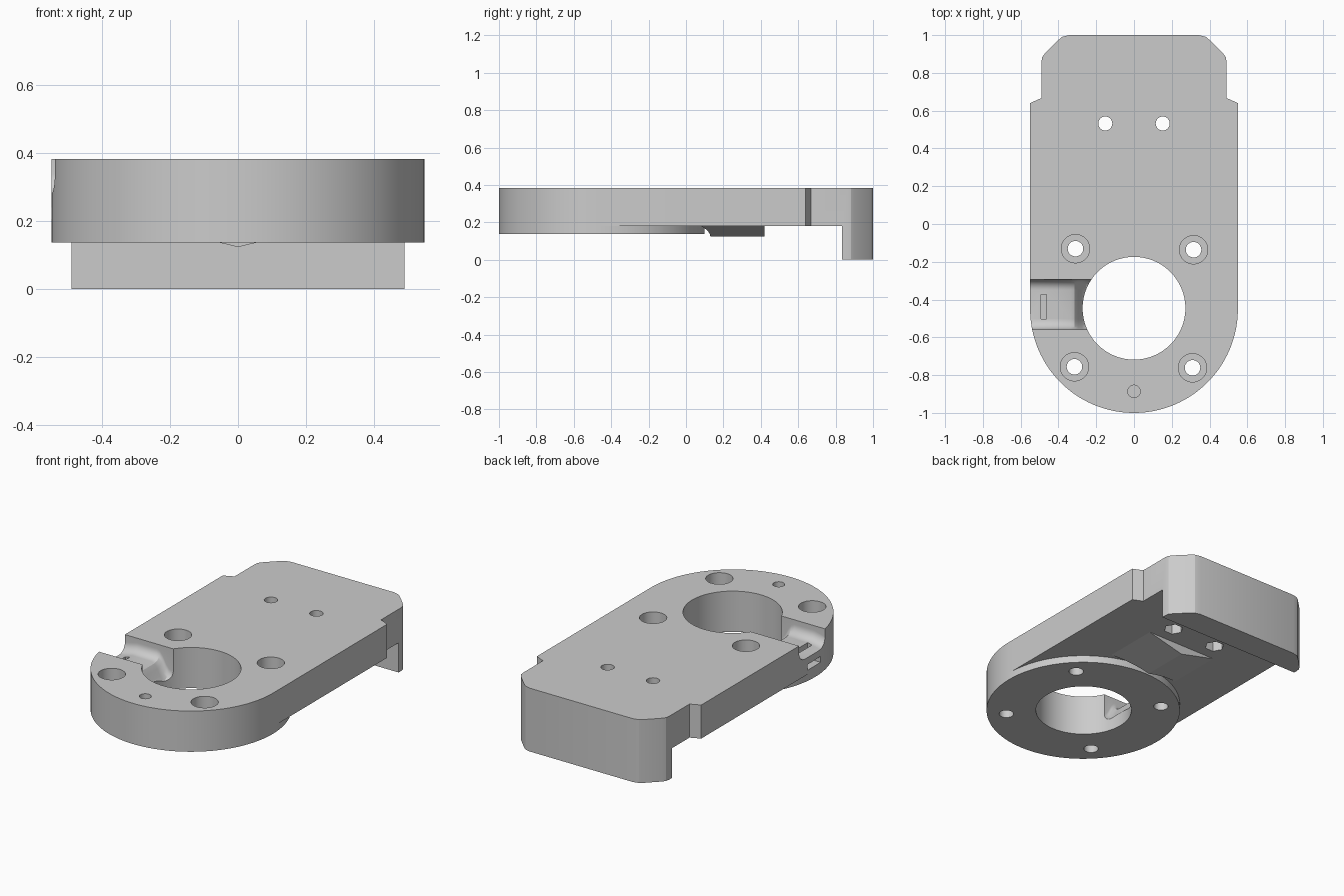
import bpy, bmesh
from math import cos, sin, pi, radians
from mathutils import Vector

cube = bpy.data.objects.get("Cube")
if cube:
    bpy.data.objects.remove(cube, do_unlink=True)

grey = bpy.data.materials.new("plain_grey")
grey.use_nodes = True
colour = (0.6, 0.6, 0.6, 1)
grey.diffuse_color = colour
grey.node_tree.nodes["Principled BSDF"].inputs["Base Color"].default_value = colour

TOP, UNDER, DISC = 0.383, 0.18, 0.137
CY, RADIUS = -0.45, 0.55


def loft(name, rings):
    """Closed solid through matching rings of points."""
    bm = bmesh.new()
    rows = [[bm.verts.new(p) for p in ring] for ring in rings]
    n = len(rows[0])
    for a, b in zip(rows, rows[1:]):
        for i in range(n):
            j = (i + 1) % n
            bm.faces.new((a[i], a[j], b[j], b[i]))
    bm.faces.new(rows[0][::-1])
    bm.faces.new(rows[-1])
    bmesh.ops.recalc_face_normals(bm, faces=bm.faces)
    mesh = bpy.data.meshes.new(name)
    bm.to_mesh(mesh)
    bm.free()
    obj = bpy.data.objects.new(name, mesh)
    bpy.context.collection.objects.link(obj)
    mesh.materials.append(grey)
    return obj


def prism(name, outline, z0, z1):
    return loft(name, [[(x, y, z) for x, y in outline] for z in (z0, z1)])


def cylinder(name, x, y, r, z0, z1, sides=48):
    ring = [(x + r * cos(2 * pi * i / sides), y + r * sin(2 * pi * i / sides))
            for i in range(sides)]
    return prism(name, ring, z0, z1)


def box(name, x0, x1, y0, y1, z0, z1):
    return prism(name, [(x0, y0), (x1, y0), (x1, y1), (x0, y1)], z0, z1)


def cut(target, cutter):
    """Subtract the cutter and throw it away."""
    cutter.hide_render = True
    mod = target.modifiers.new("cut", 'BOOLEAN')
    mod.operation = 'DIFFERENCE'
    mod.solver = 'EXACT'
    mod.object = cutter
    bpy.context.view_layer.objects.active = target
    bpy.ops.object.modifier_apply(modifier=mod.name)
    bpy.data.objects.remove(cutter, do_unlink=True)


# Plate outline: round front, stepped and chamfered back
steps = 48
half = [(RADIUS * sin(pi / 2 * i / steps), CY - RADIUS * cos(pi / 2 * i / steps))
        for i in range(steps + 1)]
half += [(0.55, 0.64), (0.49, 0.667), (0.49, 0.86), (0.486, 0.883), (0.472, 0.903),
         (0.405, 0.97), (0.38, 0.991), (0.345, 1.0)]
outline = half + [(-x, y) for x, y in reversed(half[1:])]

# Plate with the hanging back lip
plate = prism("plate_with_back_lip", outline, 0, TOP)
cut(plate, box("underside_cutter", -1, 1, -2, 0.835, -1, UNDER))

# Round boss under the front
disc = cylinder("front_boss", 0, CY, RADIUS, DISC, UNDER, 4 * steps)

# Big bore and four counterbored bolt holes
for part in (plate, disc):
    cut(part, cylinder("bore_cutter", 0, CY + 0.004, 0.272, -1, 1, 96))
    for k in range(4):
        a = radians(44.5 + 90 * k)
        x, y = 0.442 * cos(a), CY + 0.004 + 0.442 * sin(a)
        cut(part, cylinder("bolt_cutter", x, y, 0.041, -1, 1))
        if part is plate:
            cut(part, cylinder("counterbore_cutter", x, y, 0.075, 0.25, 1))

# Blind hole at the front
cut(plate, cylinder("blind_cutter", 0, -0.886, 0.033, 0.28, 1, 32))

# Two screw holes with hexagonal nut pockets below
for side in (-1, 1):
    cut(plate, cylinder("screw_cutter", 0.152 * side, 0.532, 0.037, -1, 1, 32))
    cut(plate, cylinder("nut_cutter", 0.152 * side, 0.532, 0.055, 0.1, 0.25, 6))


# Cable channel dipping from the side into the bore
def channel_ring(x, floor, y0=-0.558, y1=-0.295, r=0.055):
    pts = [(x, y1, 0.6), (x, y0, 0.6)]
    for centre, start in ((y0 + r, pi), (y1 - r, 1.5 * pi)):
        for i in range(9):
            a = start + pi / 2 * i / 8
            pts.append((x, centre + r * cos(a), floor + r + r * sin(a)))
    return pts


path = [(-0.7, 0.25), (-0.55, 0.282), (-0.465, 0.3), (-0.335, 0.3), (-0.315, 0.292),
        (-0.295, 0.265), (-0.275, 0.225), (-0.255, 0.2), (-0.235, 0.192), (-0.1, 0.192)]
cut(plate, loft("channel_cutter", [channel_ring(x, z) for x, z in path]))

# Tie slot: down through the channel floor and out of the side
cut(plate, box("tie_drop_cutter", -0.492, -0.462, -0.502, -0.374, 0.205, 0.5))
cut(plate, box("tie_exit_cutter", -0.7, -0.462, -0.502, -0.374, 0.205, 0.24))

# Shallow ridge under the plate, curved to clear the boss
ridge = loft("underside_ridge", [[(-0.235, y, UNDER), (0, y, 0.123), (0.235, y, UNDER)]
                                 for y in (0.0, 0.42)])
cut(ridge, cylinder("clearance_cutter", 0, CY, 0.58, -1, 1, 4 * steps))

# Smooth curved walls, sharp corners
for obj in (plate, disc, ridge):
    bpy.ops.object.select_all(action='DESELECT')
    obj.select_set(True)
    bpy.context.view_layer.objects.active = obj
    bpy.ops.object.shade_smooth_by_angle(angle=radians(25))
